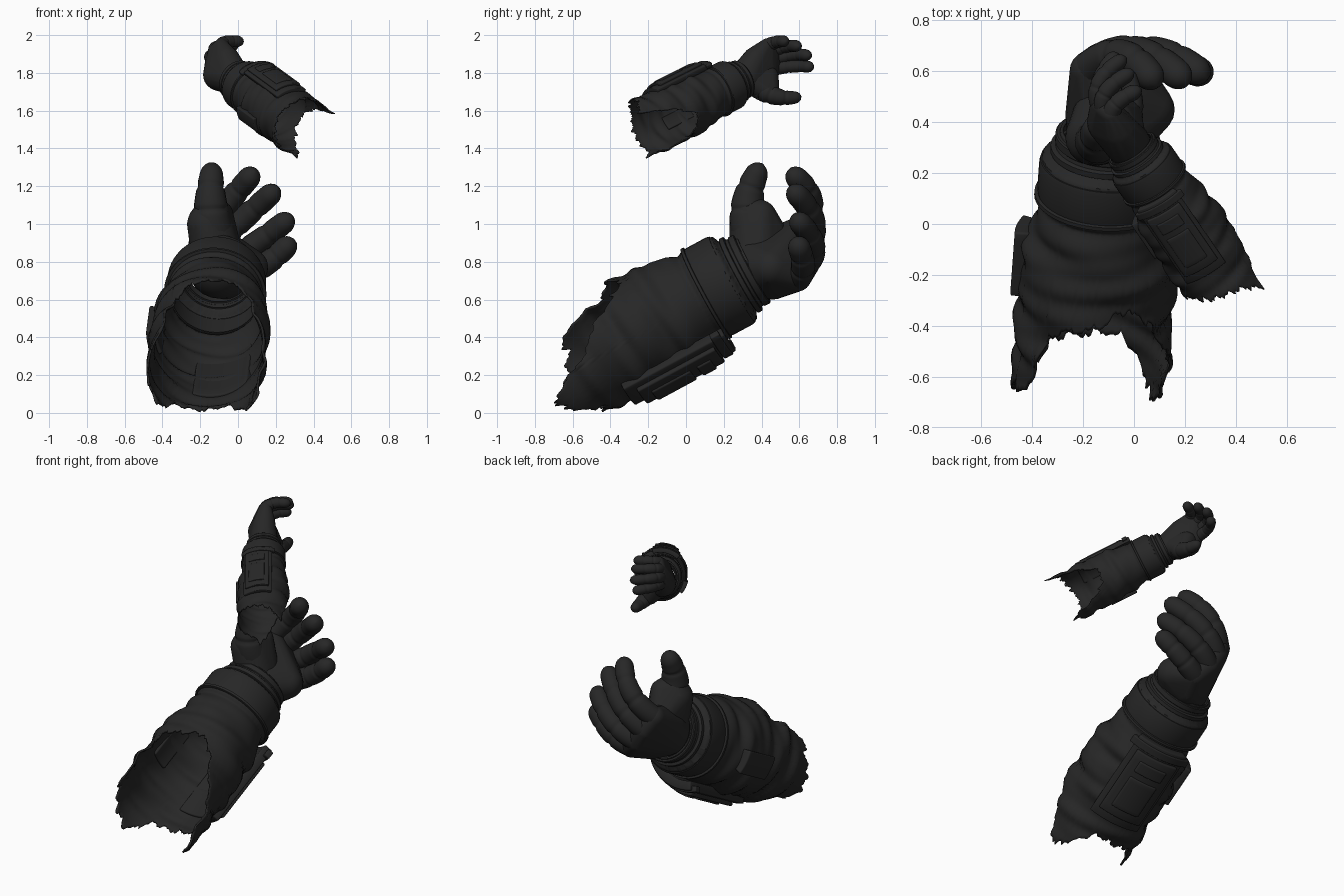
import bpy, bmesh, math, random
from mathutils import Vector as V

if "Cube" in bpy.data.objects:
    bpy.data.objects.remove(bpy.data.objects["Cube"])

random.seed(4)
mat = bpy.data.materials.new("charcoal fabric")
mat.diffuse_color = (0.02, 0.02, 0.02, 1)
mat.use_nodes = True
mat.node_tree.nodes["Principled BSDF"].inputs["Base Color"].default_value = mat.diffuse_color


def finish(name, bm, angle=45, mods=()):
    bmesh.ops.recalc_face_normals(bm, faces=bm.faces)
    me = bpy.data.meshes.new(name)
    bm.to_mesh(me)
    bm.free()
    ob = bpy.data.objects.new(name, me)
    bpy.context.collection.objects.link(ob)
    me.materials.append(mat)
    bpy.ops.object.select_all(action='DESELECT')
    ob.select_set(True)
    bpy.context.view_layer.objects.active = ob
    bpy.ops.object.shade_smooth_by_angle(angle=math.radians(angle))
    for kind, props in mods:
        m = ob.modifiers.new(kind.lower(), kind)
        for k, v in props.items():
            setattr(m, k, v)
    return ob


def loft(rows, wrap=True, caps=False):
    bm = bmesh.new()
    vs = [[bm.verts.new(p) for p in row] for row in rows]
    n = len(vs[0])
    for a, b in zip(vs, vs[1:]):
        for i in range(n if wrap else n - 1):
            j = (i + 1) % n
            bm.faces.new((a[i], a[j], b[j], b[i]))
    if caps:
        bm.faces.new(vs[0])
        bm.faces.new(vs[-1])
    return bm


def lerp_table(table, x):
    for (x0, y0), (x1, y1) in zip(table, table[1:]):
        if x <= x1:
            return y0 + (y1 - y0) * max(0, (x - x0) / (x1 - x0))
    return table[-1][1]


def hull(name, balls):
    # smooth skin stretched over a group of balls
    bm = bmesh.new()
    for c, r in balls:
        ret = bmesh.ops.create_icosphere(bm, subdivisions=3, radius=r)
        bmesh.ops.translate(bm, verts=ret['verts'], vec=V(c))
    ret = bmesh.ops.convex_hull(bm, input=bm.verts)
    junk = {v for v in bm.verts if not v.link_faces}
    junk |= {g for g in ret['geom_interior'] if isinstance(g, bmesh.types.BMVert)}
    bmesh.ops.delete(bm, geom=list(junk), context='VERTS')
    return finish(name, bm, 60)


def finger(name, a, mid, c, r0, r1):
    # bent tube with a rounded tip and soft joint creases
    a, mid, c = V(a), V(mid), V(c)
    b = 2 * mid - (a + c) / 2
    rows, n = [], 20
    length = (mid - a).length + (c - mid).length
    c_in = 1 - r1 / length
    for k in range(41):
        t = k / 40
        p = (1 - t) ** 2 * a + 2 * t * (1 - t) * b + t * t * c
        d = ((1 - t) * (b - a) + t * (c - b)).normalized()
        r = r0 + (r1 - r0) * t
        r *= 1 - .1 * sum(math.exp(-((t - q) / .03) ** 2) for q in (.36, .68))
        if t > c_in:
            r *= math.sqrt(max(.01, 1 - ((t - c_in) / (1 - c_in)) ** 2))
        s = d.cross(V((.3, .8, -.52))).normalized()
        u = d.cross(s)
        rows.append([p + r * (s * math.cos(w) + u * math.sin(w))
                     for w in (2 * math.pi * i / n for i in range(n))])
    return finish(name, loft(rows, caps=True), 60)


PROFILE = [(-.3, .30), (0, .30), (.2, .30), (.4, .30), (.55, .28), (.68, .25),
           (.72, .235), (.74, .25), (.92, .245), (.935, .205), (1.0, .19), (1.08, .17)]


def arm(tag, start, wrist, e2, R, tear, panel, pouch):
    start, wrist = V(start), V(wrist)
    d = wrist - start
    L = d.length
    d.normalize()
    e2 = V(e2)
    e2 = (e2 - d * e2.dot(d)).normalized()
    e1 = d.cross(e2)

    def surf(t, deg, h=0, fold=0):
        a = math.radians(deg)
        r = lerp_table(PROFILE, t) + h
        if fold:
            m = max(0, min(1, (.72 - t) * 8))
            r += m * (.008 * math.sin(36 * t + 2.2 * math.sin(a) + 1)
                      + .008 * math.sin(21 * t - 3 * a) + .004 * math.sin(63 * t + 2 * a))
        return start + d * (t * L) + (e1 * math.cos(a) + e2 * math.sin(a)) * r * R

    # sleeve with a ragged open end
    n, m = 180, 70
    t0 = [lerp_table(tear, 360 * i / n) + random.uniform(-.014, .014)
          + .012 * math.sin(i * .7) for i in range(n)]
    rows = []
    for k in range(m + 1):
        q = k / m
        rows.append([surf(t0[i] * (1 - q) ** 1.3 + 1.04 * (1 - (1 - q) ** 1.3), 360 * i / n, 0, 1)
                     for i in range(n)])
    finish(tag + "_sleeve", loft(rows), 60,
           [('SOLIDIFY', dict(thickness=.012 * R, offset=0))])

    # raised bands around the cuff and wrist
    def band(name, ta, tb, h):
        e = (tb - ta) * .12
        prof = [(ta, -.01), (ta, h * .7), (ta + e, h), (tb - e, h), (tb, h * .7), (tb, -.01)]
        base = lerp_table(PROFILE, (ta + tb) / 2)
        rows = [[surf(t, 7.5 * i, base + hh - lerp_table(PROFILE, t)) for i in range(48)]
                for t, hh in prof]
        finish(tag + name, loft(rows), 40)
    band("_cuff_band", .76, .91, .014)
    band("_cuff_seam", .745, .765, .022)
    band("_wrist_ring", .945, .975, .022)
    band("_glove_ring", .99, 1.03, .018)

    # curved plates lying on the sleeve
    def plate(name, ta, tb, mid, half, h, thick):
        rows = []
        for k in range(9):
            t = ta + (tb - ta) * k / 8
            lift = h - thick / 2 + .292 - lerp_table(PROFILE, t)
            rows.append([surf(t, mid + half * (i / 6 - 1), lift) for i in range(13)])
        finish(tag + name, loft(rows, wrap=False), 40,
               [('SOLIDIFY', dict(thickness=thick * R, offset=0)),
                ('BEVEL', dict(width=.008 * R, segments=2, limit_method='ANGLE'))])
    plate("_panel_base", .15, .75, panel, 31, .05, .06)
    plate("_panel_frame", .21, .67, panel, 24, .075, .03)
    plate("_panel_screen", .27, .50, panel, 15, .086, .02)
    plate("_panel_key", .54, .62, panel, 15, .086, .02)
    plate("_panel_strap", .68, .73, panel, 36, .06, .04)
    plate("_side_pouch", .30, .58, pouch, 14, .045, .06)


def hand(tag, wrist, rw, knuckles, mids, tips, r, back, thumb, fill, web):
    wrist, back = V(wrist), V(back)
    ks = [V(k) for k in knuckles]
    hull(tag + "_palm", [(wrist, rw)] + [(k, r * 1.15) for k in ks] + fill)
    hull(tag + "_knuckle_guard",
         [(k * .75 + wrist * .25 + back * r * .75, r * .8) for k in ks])
    for nm, k, mid, tip in zip(("index", "middle", "ring", "little"), ks, mids, tips):
        finger(tag + "_" + nm + "_finger", k, mid, tip, r * 1.1, r * .92)
    a, b, c = thumb
    hull(tag + "_thumb_pad", [(wrist, rw * .85), (a, rw * .7), (V(a).lerp(V(b), .6), rw * .56)] + web)
    finger(tag + "_thumb", a, b, c, rw * .7, rw * .32)


# near, lower arm: palm up, panel underneath
arm("lower", (-.17, -.565, .27), (-.105, .325, .75), (0, -.48, .88), 1.0,
    [(0, .04), (30, .2), (45, .32), (65, .4), (90, .34), (115, .3), (128, .24), (140, .06),
     (150, -.05), (165, -.05), (190, -.12), (215, -.17), (240, -.01), (295, .01), (312, -.1),
     (330, -.2), (348, -.12), (360, .04)], 285, 192)
hand("lower", (-.10, .37, .77), .165,
     [(-.18, .605, .97), (-.13, .64, .885), (-.07, .635, .79), (.0, .59, .715)],
     [(-.04, .66, 1.13), (.03, .67, 1.03), (.10, .67, .90), (.15, .62, .79)],
     [(.09, .54, 1.28), (.21, .55, 1.19), (.285, .57, 1.04), (.295, .58, .92)], .063,
     (-.3, .75, -.5),
     [(-.13, .355, .95), (-.145, .33, 1.13), (-.135, .405, 1.32)],
     [((-.17, .43, .84), .1), ((-.05, .46, .71), .11), ((.06, .45, .77), .1)],
     [((-.14, .46, .92), .09), ((-.16, .34, 1.0), .11), ((-.10, .40, 1.05), .075)])

# far, upper arm: opposite hand, thumb down, panel on top
arm("upper", (.33, -.20, 1.52), (.0, .28, 1.76), (0, -.45, .89), .52,
    [(0, .2), (15, .04), (30, -.16), (60, -.06), (90, -.03), (140, .02), (180, .0),
     (235, -.02), (250, -.1), (265, .0), (285, .2), (310, .33), (340, .34), (360, .2)], 88, 192)
hand("upper", (-.025, .315, 1.775), .09,
     [(-.13, .46, 1.82), (-.135, .465, 1.87), (-.12, .455, 1.915), (-.09, .43, 1.945)],
     [(-.13, .57, 1.835), (-.13, .565, 1.895), (-.10, .53, 1.94), (-.055, .485, 1.965)],
     [(-.06, .67, 1.83), (-.03, .655, 1.89), (.0, .60, 1.94), (.03, .53, 1.965)], .033,
     (-.85, -.3, .3),
     [(-.04, .38, 1.73), (-.01, .48, 1.675), (-.03, .61, 1.675)],
     [((-.1, .40, 1.79), .085), ((-.06, .37, 1.87), .07)],
     [((-.07, .43, 1.78), .06), ((-.03, .44, 1.70), .055)])
